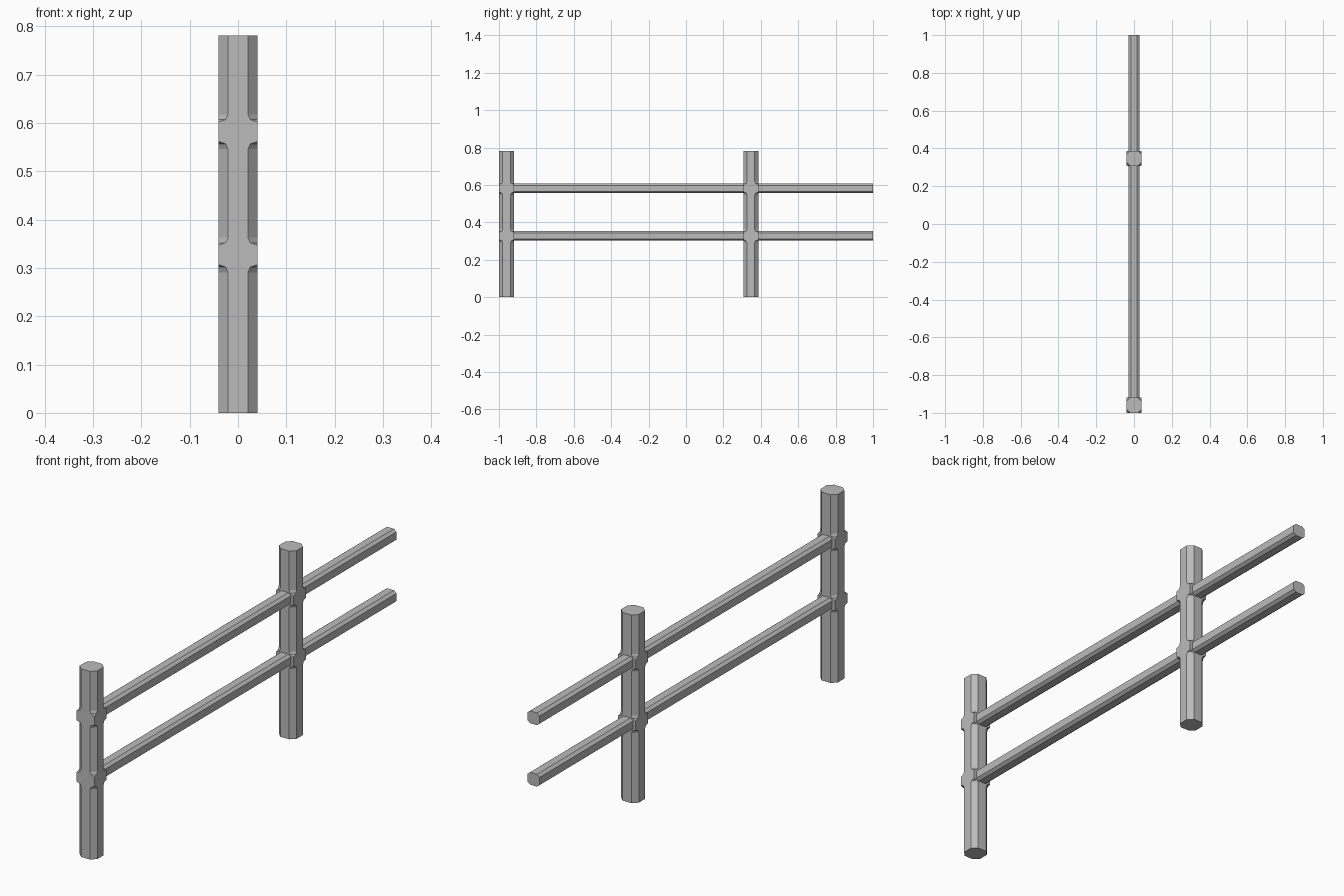
import bpy
import bmesh
from mathutils import Matrix

cube = bpy.data.objects.get("Cube")
if cube:
    bpy.data.objects.remove(cube, do_unlink=True)

grey = bpy.data.materials.new("plain grey")
grey.use_nodes = True
colour = (0.5, 0.5, 0.5, 1)
grey.diffuse_color = colour
grey.node_tree.nodes["Principled BSDF"].inputs["Base Color"].default_value = colour


def section(hx, hy, cx, cy):
    """Rectangle with its four corners cut off, counter-clockwise."""
    return [(hx, cy - hy), (hx, hy - cy), (hx - cx, hy), (cx - hx, hy),
            (-hx, hy - cy), (-hx, cy - hy), (cx - hx, -hy), (hx - cx, -hy)]


def loft(name, rings, matrix):
    """Skin a stack of (height, section) rings and cap both ends."""
    bm = bmesh.new()
    loops = [[bm.verts.new((x, y, z)) for x, y in pts] for z, pts in rings]
    for low, high in zip(loops, loops[1:]):
        for i in range(len(low)):
            j = (i + 1) % len(low)
            bm.faces.new((low[i], low[j], high[j], high[i]))
    bm.faces.new(loops[0][::-1])
    bm.faces.new(loops[-1])
    # Collapse the corner cuts where the section becomes square
    bmesh.ops.remove_doubles(bm, verts=bm.verts, dist=1e-5)
    bmesh.ops.transform(bm, matrix=matrix, verts=bm.verts)
    bmesh.ops.recalc_face_normals(bm, faces=bm.faces)
    mesh = bpy.data.meshes.new(name)
    bm.to_mesh(mesh)
    bm.free()
    mesh.materials.append(grey)
    obj = bpy.data.objects.new(name, mesh)
    bpy.context.collection.objects.link(obj)


HALF = 0.0405
HEIGHT = 0.781
RAIL_HEIGHTS = {"lower": 0.327, "upper": 0.582}
POSTS = {"front": HALF - 1, "rear": 0.347}

# Posts: chamfered square columns that swell to full squares at the rails
swelling = [(-0.036, 0.02), (-0.025, 0.015), (-0.02, 0), (0.02, 0), (0.025, 0.015), (0.036, 0.02)]
levels = [(0, 0.02)]
for z in RAIL_HEIGHTS.values():
    levels += [(z + dz, cut) for dz, cut in swelling]
levels.append((HEIGHT, 0.02))
post_rings = [(z, section(HALF, HALF, cut, cut)) for z, cut in levels]
for side, y in POSTS.items():
    loft(side + "_post", post_rings, Matrix.Translation((0, y, 0)))

# Rails: eight-sided bars along the fence, starting inside the front post
bar = section(0.028, 0.0255, 0.012, 0.0095)
for level, z in RAIL_HEIGHTS.items():
    start = POSTS["front"]
    lay_down = Matrix.Translation((0, 0, z)) @ Matrix.Rotation(-1.5707963, 4, "X")
    loft(level + "_rail", [(start, bar), (1, bar)], lay_down)
